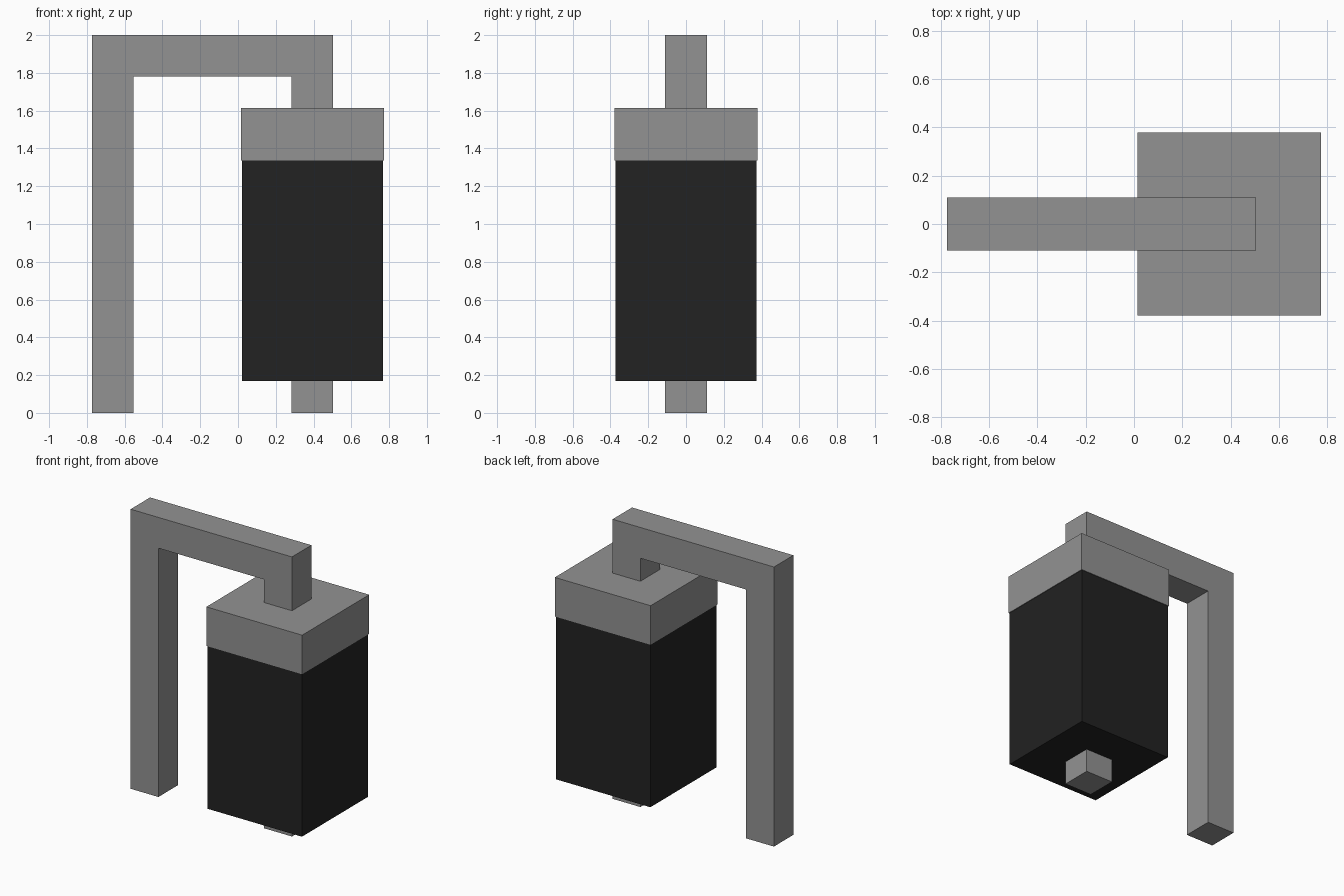
import bpy
import bmesh

default = bpy.data.objects.get("Cube")
if default:
    bpy.data.objects.remove(default, do_unlink=True)


def make_material(name, rgb):
    mat = bpy.data.materials.new(name)
    mat.use_nodes = True
    color = (*rgb, 1.0)
    mat.diffuse_color = color
    mat.node_tree.nodes["Principled BSDF"].inputs["Base Color"].default_value = color
    return mat


grey = make_material("mid grey", (0.29, 0.29, 0.29))
black = make_material("near black", (0.016, 0.016, 0.016))


def extrude_profile(name, profile, half_depth, mat):
    """Extrude an (x, z) outline symmetrically along y."""
    bm = bmesh.new()
    face = bm.faces.new([bm.verts.new((x, -half_depth, z)) for x, z in profile])
    result = bmesh.ops.extrude_face_region(bm, geom=[face])
    moved = [v for v in result["geom"] if isinstance(v, bmesh.types.BMVert)]
    bmesh.ops.translate(bm, verts=moved, vec=(0, 2 * half_depth, 0))
    bmesh.ops.recalc_face_normals(bm, faces=bm.faces)
    mesh = bpy.data.meshes.new(name)
    bm.to_mesh(mesh)
    bm.free()
    mesh.materials.append(mat)
    obj = bpy.data.objects.new(name, mesh)
    bpy.context.collection.objects.link(obj)
    return obj


def box(name, center_x, half_width, z0, z1, mat):
    """Square-section upright block."""
    x0, x1 = center_x - half_width, center_x + half_width
    return extrude_profile(name, [(x0, z0), (x1, z0), (x1, z1), (x0, z1)], half_width, mat)


AXIS_X = 0.394      # centre of the hanging block
BAR = 0.11          # half thickness of the square bar
LEFT = -0.773       # outer face of the post
CAP_BASE, CAP_TOP = 1.335, 1.615

# Bent handle: tall post, top beam and short drop onto the cap
inner, outer = AXIS_X - BAR, AXIS_X + BAR
extrude_profile("handle", [
    (LEFT, 0), (LEFT + 2 * BAR, 0), (LEFT + 2 * BAR, 2 - 2 * BAR),
    (inner, 2 - 2 * BAR), (inner, CAP_TOP), (outer, CAP_TOP),
    (outer, 2), (LEFT, 2)], BAR, grey)

# Hanging block: cap, dark body and bottom stub
box("cap", AXIS_X, 0.379, CAP_BASE, CAP_TOP, grey)
box("body", AXIS_X, 0.374, 0.17, CAP_BASE, black)
box("bottom_stub", AXIS_X, BAR, 0, 0.17, grey)
